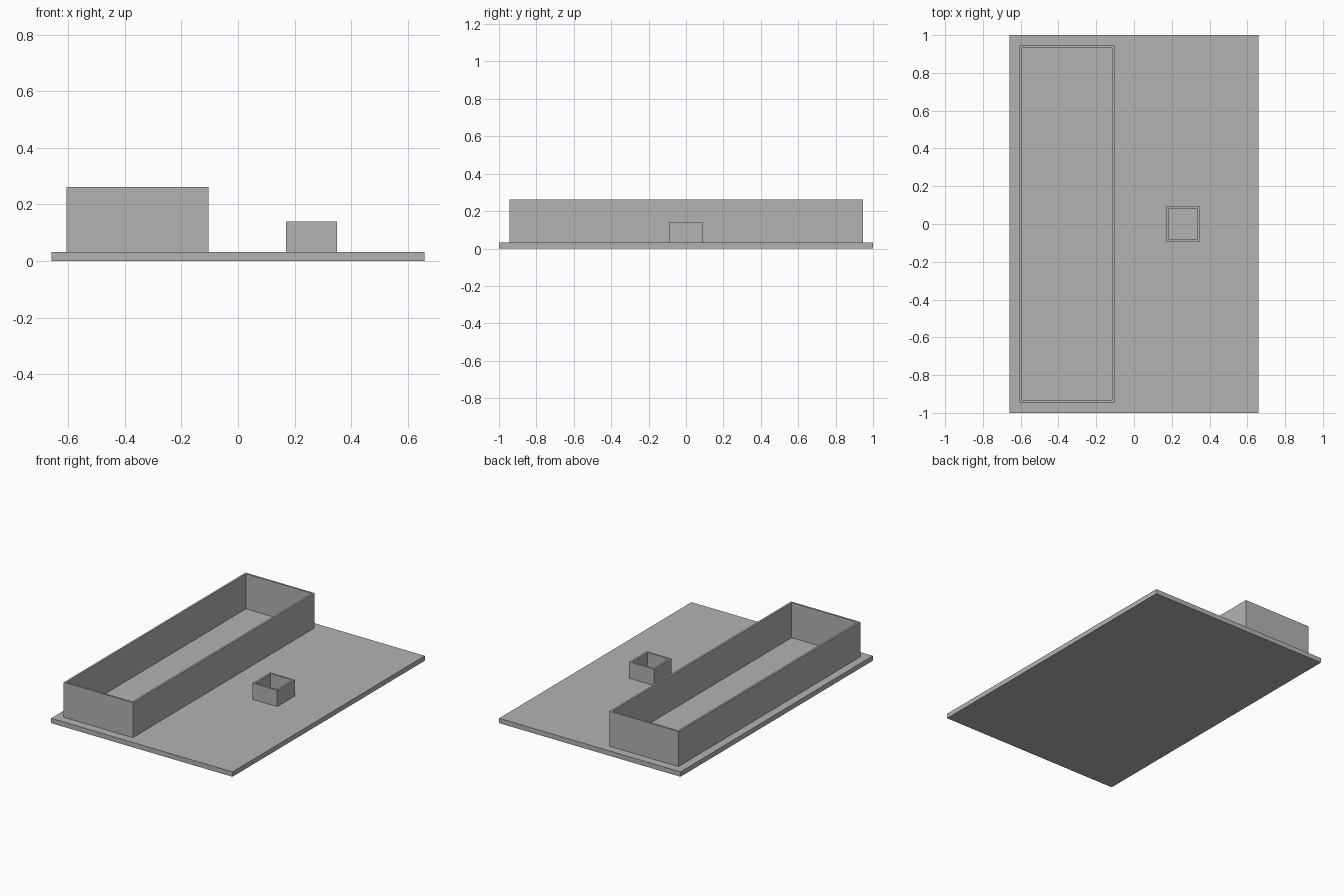
import bpy
import bmesh

cube = bpy.data.objects.get("Cube")
if cube:
    bpy.data.objects.remove(cube, do_unlink=True)

GREY = (0.45, 0.45, 0.45, 1)
grey = bpy.data.materials.new("plain grey")
grey.use_nodes = True
grey.diffuse_color = GREY
grey.node_tree.nodes["Principled BSDF"].inputs["Base Color"].default_value = GREY

SLAB_TOP = 0.032
WALL = 0.013


def add_object(name, bm):
    bmesh.ops.recalc_face_normals(bm, faces=bm.faces)
    mesh = bpy.data.meshes.new(name)
    bm.to_mesh(mesh)
    bm.free()
    mesh.materials.append(grey)
    obj = bpy.data.objects.new(name, mesh)
    bpy.context.collection.objects.link(obj)


def box(x0, x1, y0, y1, z0, z1):
    bm = bmesh.new()
    bmesh.ops.create_cube(bm, size=1)
    bmesh.ops.scale(bm, vec=(x1 - x0, y1 - y0, z1 - z0), verts=bm.verts)
    bmesh.ops.translate(bm, vec=((x0 + x1) / 2, (y0 + y1) / 2, (z0 + z1) / 2), verts=bm.verts)
    return bm


def walled_enclosure(name, x0, x1, y0, y1, top):
    """Four thin walls standing on the slab, open at the top."""
    bm = box(x0, x1, y0, y1, SLAB_TOP, top)
    bm.normal_update()
    caps = [f for f in bm.faces if abs(f.normal.z) > 0.5]
    bmesh.ops.inset_individual(bm, faces=caps, thickness=WALL, use_even_offset=True)
    # Join the two inset caps into a vertical shaft
    bmesh.ops.bridge_loops(bm, edges=[e for f in caps for e in f.edges])
    bmesh.ops.delete(bm, geom=[f for f in caps if f.is_valid], context='FACES_ONLY')
    add_object(name, bm)


# Flat ground slab
add_object("base_slab", box(-0.66, 0.66, -1, 1, 0, SLAB_TOP))

# Long enclosure along the right side, small one near the middle of the left side
walled_enclosure("long_enclosure", -0.607, -0.104, -0.945, 0.945, 0.262)
walled_enclosure("small_enclosure", 0.17, 0.35, -0.092, 0.092, 0.139)
